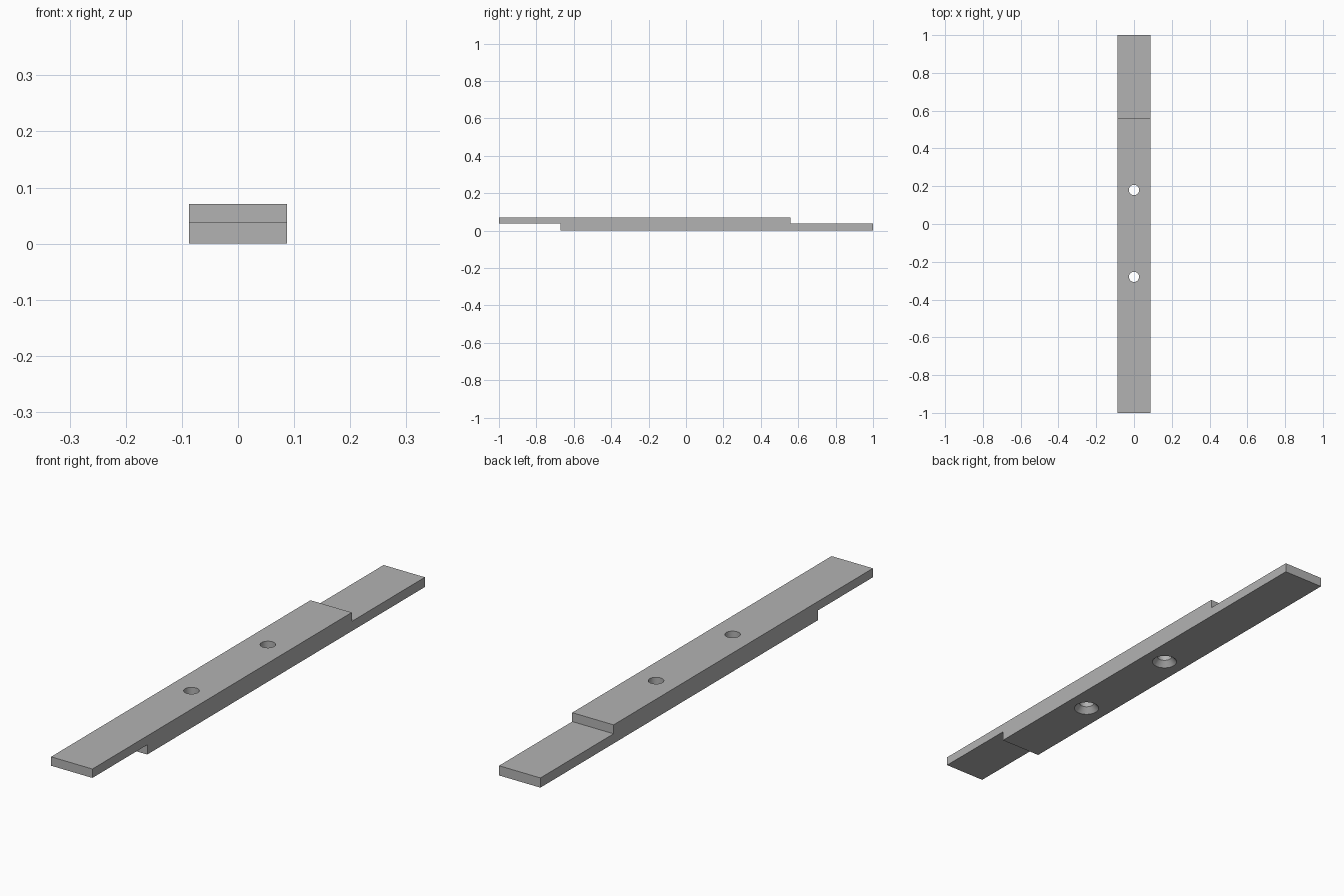
import bpy
import bmesh

if "Cube" in bpy.data.objects:
    bpy.data.objects.remove(bpy.data.objects["Cube"], do_unlink=True)

HALF_W, TOP, STEP = 0.087, 0.071, 0.037
SINK_DEPTH = 0.022

steel = bpy.data.materials.new("grey_metal")
steel.use_nodes = True
colour = (0.45, 0.45, 0.45, 1)
steel.diffuse_color = colour
steel.node_tree.nodes["Principled BSDF"].inputs["Base Color"].default_value = colour


def add_object(name, bm):
    bmesh.ops.recalc_face_normals(bm, faces=bm.faces)
    mesh = bpy.data.meshes.new(name)
    bm.to_mesh(mesh)
    bm.free()
    mesh.materials.append(steel)
    obj = bpy.data.objects.new(name, mesh)
    bpy.context.collection.objects.link(obj)
    return obj


# Bar with a half-lap at each end: side profile extruded across the width
profile = [(-1, STEP), (-0.67, STEP), (-0.67, 0), (1, 0),
           (1, STEP), (0.56, STEP), (0.56, TOP), (-1, TOP)]
bm = bmesh.new()
side = bm.faces.new([bm.verts.new((-HALF_W, y, z)) for y, z in profile])
extruded = bmesh.ops.extrude_face_region(bm, geom=[side])["geom"]
bmesh.ops.translate(bm, vec=(2 * HALF_W, 0, 0),
                    verts=[v for v in extruded if isinstance(v, bmesh.types.BMVert)])
bar = add_object("lap_bar", bm)


def hole_cutter(name, y, sections, segments=32):
    """Turned cutter through stacked (radius, height) rings."""
    bm = bmesh.new()
    rings = []
    for radius, z in sections:
        ring = bmesh.ops.create_circle(bm, segments=segments, radius=radius)["verts"]
        bmesh.ops.translate(bm, vec=(0, y, z), verts=ring)
        rings.append(ring)
    for low, high in zip(rings, rings[1:]):
        for i in range(segments):
            j = (i + 1) % segments
            bm.faces.new((low[i], low[j], high[j], high[i]))
    bm.faces.new(rings[0])
    bm.faces.new(rings[-1])
    cutter = add_object(name, bm)
    cutter.hide_render = True
    return cutter


# Screw holes, countersunk from below
sections = [(0.046, -0.02), (0.046, 0), (0.027, SINK_DEPTH), (0.027, TOP + 0.02)]
cutters = [hole_cutter("front_hole_cutter", -0.28, sections),
           hole_cutter("back_hole_cutter", 0.18, sections)]
bpy.context.view_layer.objects.active = bar
bar.select_set(True)
for cutter in cutters:
    cut = bar.modifiers.new("screw_hole", 'BOOLEAN')
    cut.operation = 'DIFFERENCE'
    cut.solver = 'EXACT'
    cut.object = cutter
    bpy.ops.object.modifier_apply(modifier=cut.name)
    bpy.data.objects.remove(cutter, do_unlink=True)

bpy.ops.object.shade_smooth_by_angle()
